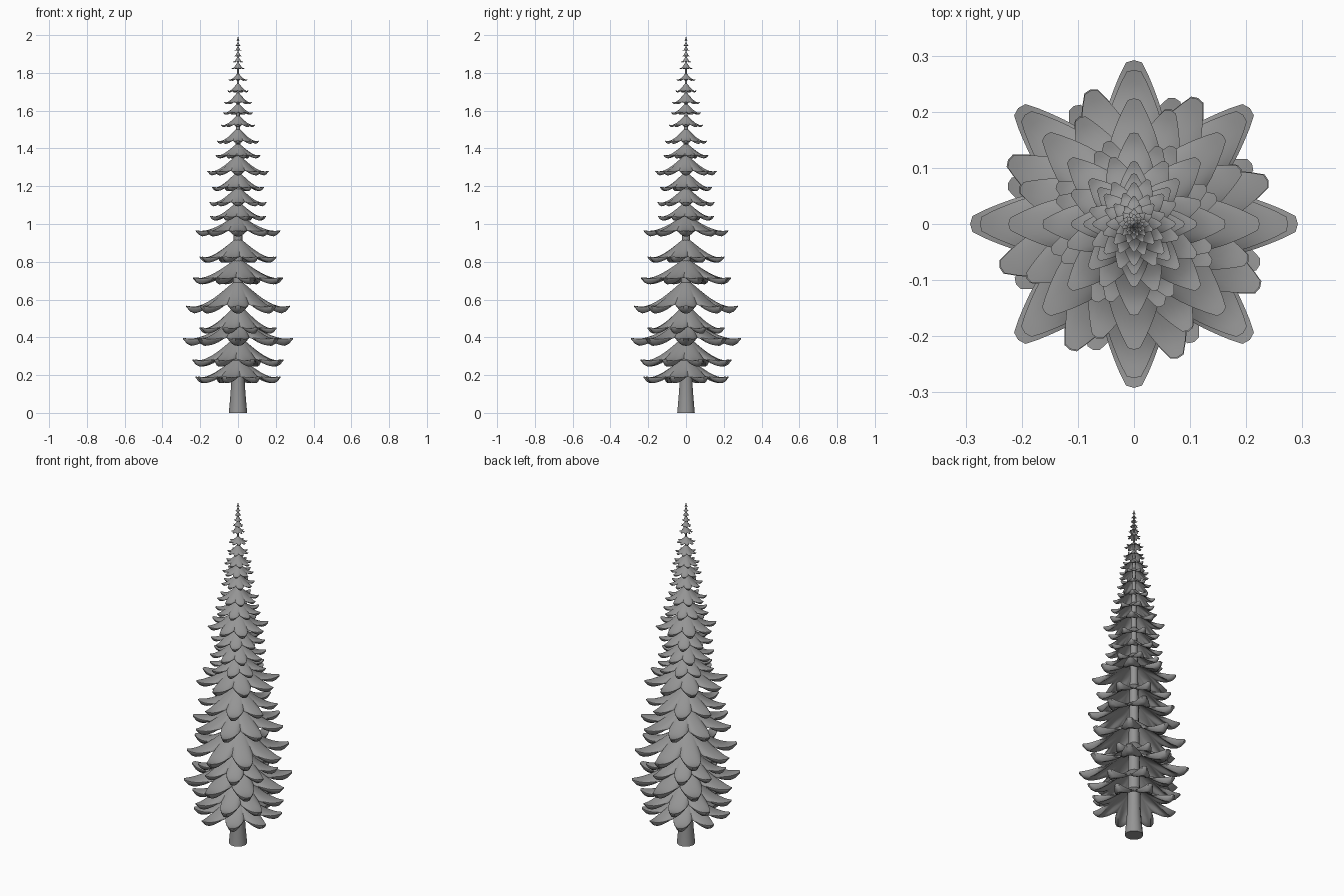
import bpy, bmesh, math
from math import pi, sin, cos

cube = bpy.data.objects.get("Cube")
if cube:
    bpy.data.objects.remove(cube, do_unlink=True)

# One plain grey for the whole tree
grey = bpy.data.materials.new("plain grey")
grey.use_nodes = True
COLOUR = (0.3, 0.3, 0.3, 1)
grey.diffuse_color = COLOUR
grey.node_tree.nodes["Principled BSDF"].inputs["Base Color"].default_value = COLOUR

LOBES, STEPS, RINGS = 8, 16, 12


def trunk_radius(z):
    return 0.036 * (1 - (z / 2.01) ** 1.3) + 0.013 * max(0, 1 - z / 0.2) ** 1.5


def finish(name, bm):
    bmesh.ops.recalc_face_normals(bm, faces=bm.faces)
    mesh = bpy.data.meshes.new(name)
    bm.to_mesh(mesh)
    bm.free()
    mesh.materials.append(grey)
    obj = bpy.data.objects.new(name, mesh)
    bpy.context.collection.objects.link(obj)
    bpy.ops.object.select_all(action="DESELECT")
    obj.select_set(True)
    bpy.context.view_layer.objects.active = obj
    bpy.ops.object.shade_smooth_by_angle(angle=math.radians(40))


def bridge(bm, rings):
    for low, high in zip(rings, rings[1:]):
        n = len(low)
        for i in range(n):
            j = (i + 1) % n
            bm.faces.new((low[i], low[j], high[j], high[i]))


def make_trunk():
    bm = bmesh.new()
    rings = []
    for z in (0, 0.03, 0.08, 0.14, 0.2, 0.6, 1, 1.5, 2):
        r = trunk_radius(z)
        rings.append([bm.verts.new((r * cos(a * pi / 5), r * sin(a * pi / 5), z))
                      for a in range(10)])
    bridge(bm, rings)
    bm.faces.new(rings[0])
    bm.faces.new(rings[-1])
    finish("trunk", bm)


def make_tier(index, radius, tip, apex, turn):
    """Drooping skirt of eight blunt boughs, each with a full belly near its end."""
    bm = bmesh.new()
    inner = trunk_radius(apex) * 0.8
    drop = apex - tip
    notch = 0.28 + 0.5 * radius
    top, under = [], []
    for k in range(RINGS + 1):
        t = k / RINGS
        swell = sin(pi * max(0, (t - 0.35) / 0.65) ** 2)
        upper, lower = [], []
        for i in range(LOBES * STEPS):
            s = abs((i % STEPS) / STEPS * 2 - 1)      # 0 bough middle, 1 notch
            reach = 1 - 0.05 * min(1, s / 0.25) ** 2
            reach -= notch * max(0, (s - 0.2) / 0.8) ** 0.85
            r = inner + (radius * reach - inner) * t
            u = r / radius
            z = apex - drop * 1.04 * sin(min(u / 0.94, 1) * pi / 2) ** 1.1
            z += drop * 0.06 * max(0, (u - 0.8) / 0.2) ** 1.5
            z -= 0.06 * radius * s * s * t ** 3        # edges of each bough hang
            depth = radius * (0.02 + 0.11 * swell * (1 - s * s))
            a = turn + (i / STEPS - 0.5) * 2 * pi / LOBES
            x, y = r * cos(a), r * sin(a)
            upper.append(bm.verts.new((x, y, z)))
            lower.append(bm.verts.new((x, y, z - depth)))
        top.append(upper)
        under.append(lower)
    bridge(bm, top + under[::-1] + top[:1])
    finish(f"bough_tier_{index:02d}", bm)


make_trunk()

# Tiers from the ground up: radius, tip height, apex height, turn in degrees
tiers = [
    (0.236, 0.19, 0.30, 27), (0.252, 0.28, 0.41, 18), (0.292, 0.395, 0.51, 0),
    (0.215, 0.45, 0.58, 27), (0.275, 0.565, 0.71, 0), (0.25, 0.715, 0.82, 18),
    (0.213, 0.825, 0.93, 27), (0.224, 0.965, 1.05, 0), (0.155, 1.04, 1.12, 18),
    (0.152, 1.115, 1.20, 0), (0.145, 1.195, 1.28, 27), (0.163, 1.28, 1.37, 0),
    (0.125, 1.365, 1.43, 18), (0.112, 1.44, 1.51, 0), (0.09, 1.525, 1.58, 0),
    (0.083, 1.59, 1.64, 27), (0.074, 1.645, 1.70, 0), (0.058, 1.705, 1.75, 18),
    (0.05, 1.765, 1.80, 0), (0.036, 1.825, 1.86, 27), (0.028, 1.86, 1.89, 0),
    (0.022, 1.89, 1.92, 18), (0.018, 1.92, 1.945, 0), (0.014, 1.945, 1.97, 27),
    (0.009, 1.97, 1.995, 0),
]
for n, (radius, tip, apex, turn) in enumerate(tiers, 1):
    make_tier(n, radius, tip, apex, math.radians(turn))
